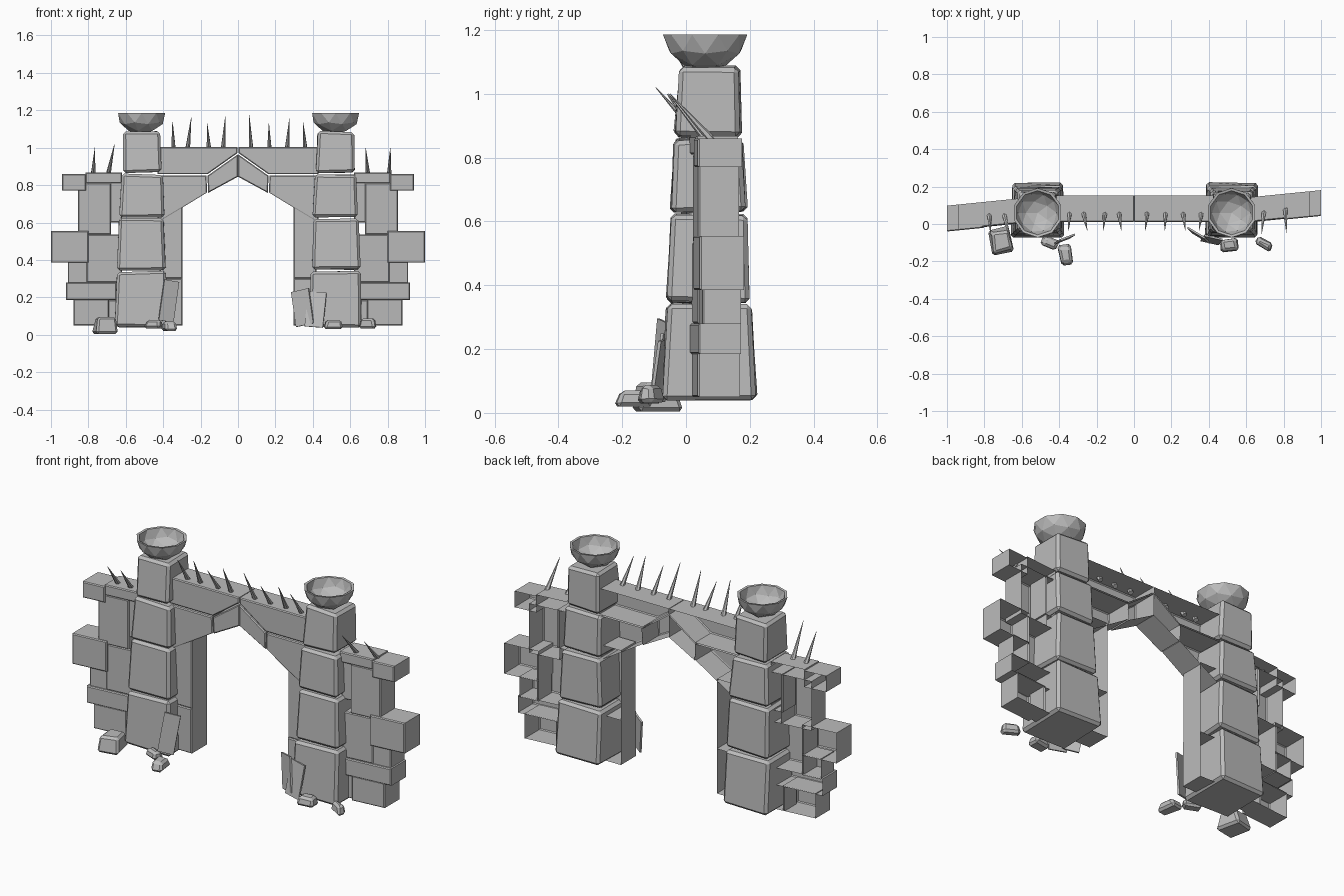
import bpy, bmesh, math, random
from mathutils import Vector, Matrix, Euler

random.seed(4)
cube = bpy.data.objects.get("Cube")
if cube:
    bpy.data.objects.remove(cube)

stone = bpy.data.materials.new("grey stone")
stone.use_nodes = True
GREY = (0.5, 0.5, 0.5, 1)
stone.diffuse_color = GREY
stone.node_tree.nodes["Principled BSDF"].inputs["Base Color"].default_value = GREY


def finish(name, bm):
    bmesh.ops.recalc_face_normals(bm, faces=bm.faces)
    mesh = bpy.data.meshes.new(name)
    bm.to_mesh(mesh)
    bm.free()
    mesh.materials.append(stone)
    obj = bpy.data.objects.new(name, mesh)
    bpy.context.collection.objects.link(obj)
    return obj


def shell(name, outline, front, depth, slope=0.0, pivot=0.0):
    """Hollow block: front outline in x/z, walls running back, open behind."""
    bm = bmesh.new()
    near = [bm.verts.new((x, front + slope * (x - pivot), z)) for x, z in outline]
    face = bm.faces.new(near)
    walls = bmesh.ops.extrude_edge_only(bm, edges=face.edges[:])
    for v in walls["geom"]:
        if isinstance(v, bmesh.types.BMVert):
            v.co.y += depth
    bmesh.ops.bevel(bm, geom=face.edges[:], offset=0.005, segments=1, affect='EDGES')
    return finish(name, bm)


def rect(x0, x1, z0, z1):
    return [(x0, z0), (x1, z0), (x1, z1), (x0, z1)]


def pillar_block(name, cx, z0, z1, low, high):
    """Tapered bevelled stone; low/high = half width, near y, far y."""
    bm = bmesh.new()
    bmesh.ops.create_cube(bm, size=1)
    for v in bm.verts:
        half, y0, y1 = high if v.co.z > 0 else low
        v.co = Vector((cx + math.copysign(half, v.co.x),
                       y1 if v.co.y > 0 else y0,
                       z1 if v.co.z > 0 else z0))
        v.co += Vector([random.uniform(-0.005, 0.005) for _ in range(3)])
    bmesh.ops.bevel(bm, geom=bm.edges[:], offset=0.014, segments=1, affect='EDGES')
    finish(name, bm)


def bowl(name, cx):
    """Faceted half sphere with a thin wall."""
    bm = bmesh.new()
    bmesh.ops.create_icosphere(bm, subdivisions=2, radius=0.132)
    bmesh.ops.bisect_plane(bm, geom=bm.verts[:] + bm.edges[:] + bm.faces[:],
                           plane_co=(0, 0, 0.001), plane_no=(0, 0, 1), clear_outer=True)
    for v in bm.verts:
        v.co = Vector((cx + v.co.x, 0.06 + v.co.y, 1.185 + v.co.z * 0.85))
    obj = finish(name, bm)
    wall = obj.modifiers.new("wall", 'SOLIDIFY')
    wall.thickness = 0.014
    wall.offset = -1


def spike(name, base, tip):
    base, tip = Vector(base), Vector(tip)
    axis = tip - base
    bm = bmesh.new()
    turn = axis.to_track_quat('Z', 'Y').to_matrix().to_4x4()
    bmesh.ops.create_cone(bm, cap_ends=True, segments=6, radius1=0.014, radius2=0.001,
                          depth=axis.length,
                          matrix=Matrix.Translation((base + tip) / 2) @ turn)
    finish(name, bm)


def rock(name, centre, size, yaw):
    bm = bmesh.new()
    bmesh.ops.create_cube(bm, size=1)
    for v in bm.verts:
        shrink = 0.72 if v.co.z > 0 else 1
        v.co = Vector((v.co.x * shrink * size[0], v.co.y * shrink * size[1], v.co.z * size[2]))
        v.co.x += random.uniform(-0.008, 0.008)
        v.co.y += random.uniform(-0.008, 0.008)
    bmesh.ops.bevel(bm, geom=bm.edges[:], offset=0.012, segments=1, affect='EDGES')
    bm.transform(Matrix.Translation(centre) @ Matrix.Rotation(math.radians(yaw), 4, 'Z'))
    finish(name, bm)


def slab(name, centre, size, angles):
    bm = bmesh.new()
    bmesh.ops.create_cube(bm, size=1)
    bm.transform(Matrix.Translation(centre)
                 @ Euler([math.radians(a) for a in angles], 'ZYX').to_matrix().to_4x4()
                 @ Matrix.Diagonal((*size, 1)))
    finish(name, bm)


# Pillar stones: bottom z, top z, then footprint at each end
STONES = [
    (0.042, 0.338, (0.140, -0.070, 0.222), (0.130, -0.060, 0.202)),
    (0.348, 0.622, (0.130, -0.060, 0.200), (0.120, -0.046, 0.190)),
    (0.630, 0.858, (0.120, -0.048, 0.190), (0.110, -0.040, 0.176)),
    (0.868, 1.086, (0.103, -0.037, 0.172), (0.096, -0.020, 0.166)),
]
# Wing stones: distance from centre (inner, outer), z range, setback
WING = [
    ("cap_inner", 0.62, 0.815, 0.81, 0.868, 0.0),
    ("cap_outer", 0.812, 0.94, 0.77, 0.86, -0.006),
    ("upper_stone", 0.68, 0.855, 0.535, 0.81, 0.004),
    ("upper_filler", 0.62, 0.69, 0.60, 0.815, 0.016),
    ("outer_stone", 0.80, 1.0, 0.385, 0.555, -0.006),
    ("middle_stone", 0.62, 0.81, 0.28, 0.535, 0.006),
    ("outer_filler", 0.80, 0.91, 0.275, 0.39, 0.012),
    ("ledge_stone", 0.65, 0.92, 0.185, 0.28, -0.002),
    ("base_stone", 0.69, 0.88, 0.05, 0.19, 0.0),
    ("base_filler", 0.64, 0.70, 0.05, 0.185, 0.02),
]

for side, s, cx in (("left", 1, 0.522), ("right", -1, -0.515)):
    for i, (z0, z1, low, high) in enumerate(STONES):
        pillar_block(f"{side}_pillar_stone_{i + 1}", cx, z0, z1, low, high)
    bowl(f"{side}_fire_bowl", cx)

    # Side wing, slightly angled across the gate
    front = 0.015 if s > 0 else 0.0
    for part, a, b, z0, z1, setback in WING:
        x0, x1 = sorted((s * a, s * b))
        shell(f"{side}_wing_{part}", rect(x0, x1, z0, z1), front + setback,
              0.132 - setback, 0.1, s * 0.66)

    # Inner jamb and the stones of the pointed arch
    j0, j1 = sorted((s * 0.297, s * 0.42))
    shell(f"{side}_jamb_lower", rect(j0, j1, 0.05, 0.30), 0.012, 0.14)
    shell(f"{side}_jamb_upper", rect(j0, j1, 0.30, 0.69), 0.016, 0.136)
    arch = {
        "lintel": [(0.43, 1.003), (0.002, 1.003), (0.002, 0.972), (0.163, 0.858), (0.43, 0.858)],
        "spring_stone": [(0.43, 0.850), (0.168, 0.850), (0.166, 0.760), (0.297, 0.680), (0.43, 0.60)],
        "key_stone": [(0.0, 0.965), (0.163, 0.850), (0.160, 0.758), (0.0, 0.845)],
    }
    for part, pts in arch.items():
        shell(f"{side}_arch_{part}", [(s * x, z) for x, z in pts], 0.01, 0.142)

# Spikes along the arch: base x, tip x, tip z
ARCH_SPIKES = [(-0.345, -0.35, 1.14), (-0.27, -0.25, 1.16), (-0.155, -0.165, 1.13),
               (-0.08, -0.068, 1.165), (0.07, 0.06, 1.175), (0.168, 0.165, 1.13),
               (0.262, 0.275, 1.155), (0.36, 0.348, 1.135)]
for i, (bx, tx, tz) in enumerate(ARCH_SPIKES):
    spike(f"arch_spike_{i + 1}", (bx, 0.06, 0.985), (tx, -0.035, tz))

# Spikes on the wings
WING_SPIKES = [((-0.775, 0.055, 0.85), (-0.765, -0.06, 1.0)),
               ((-0.695, 0.055, 0.85), (-0.66, -0.095, 1.02)),
               ((0.695, 0.07, 0.85), (0.682, -0.055, 1.0)),
               ((0.808, 0.085, 0.85), (0.815, -0.05, 1.0))]
for i, (b, t) in enumerate(WING_SPIKES):
    spike(f"wing_spike_{i + 1}", b, t)

# Fallen rubble
ROCKS = [((-0.71, -0.09, 0.05), (0.125, 0.14, 0.09), 12),
         ((-0.45, -0.10, 0.057), (0.10, 0.06, 0.045), -25),
         ((-0.365, -0.165, 0.045), (0.075, 0.11, 0.05), 10),
         ((0.51, -0.115, 0.055), (0.10, 0.075, 0.05), 5),
         ((0.695, -0.105, 0.06), (0.10, 0.055, 0.055), -25)]
for i, (c, size, yaw) in enumerate(ROCKS):
    rock(f"rubble_rock_{i + 1}", c, size, yaw)

# Thin broken slabs leaning on the pillars
slab("right_leaning_slab", (-0.37, -0.08, 0.18), (0.085, 0.01, 0.22), (-5, 8, 22))
slab("left_leaning_slab_1", (0.345, -0.06, 0.145), (0.11, 0.01, 0.19), (-8, -8, -32))
slab("left_leaning_slab_2", (0.415, -0.085, 0.135), (0.10, 0.01, 0.19), (-8, 6, -12))
